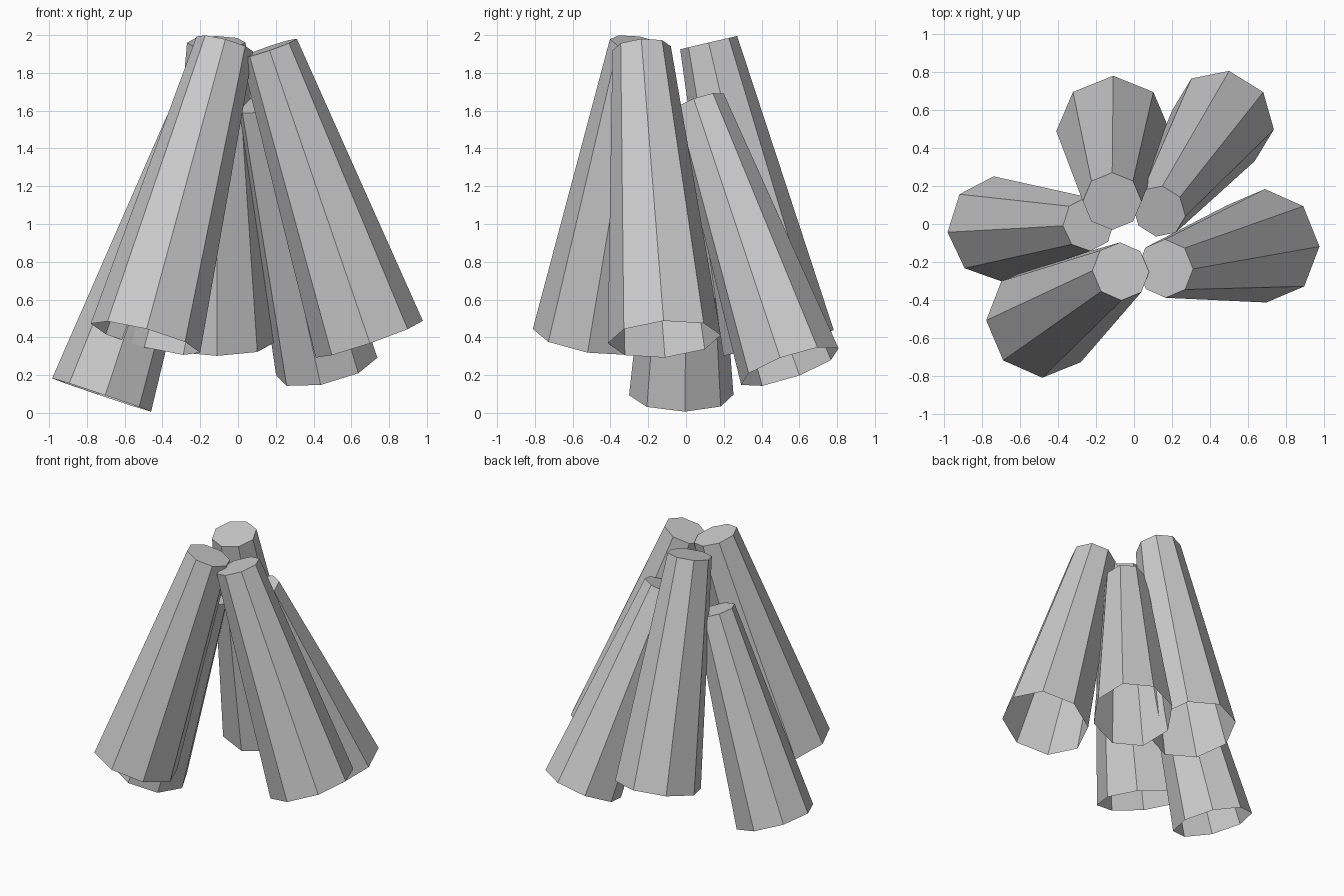
import bpy, bmesh
from math import radians
from mathutils import Vector, Matrix

if "Cube" in bpy.data.objects:
    bpy.data.objects.remove(bpy.data.objects["Cube"])


def tapered_tube(name, top, bottom, r_top, r_bottom, spin=0):
    """Eight-sided tapered tube: closed at the top, open at the bottom."""
    top, bottom = Vector(top), Vector(bottom)
    axis = top - bottom
    bm = bmesh.new()
    bmesh.ops.create_cone(bm, cap_ends=True, cap_tris=False, segments=8,
                          radius1=r_bottom, radius2=r_top, depth=axis.length)
    bm.normal_update()
    # remove the lower cap
    lower = [f for f in bm.faces if f.normal.z < -0.9]
    bmesh.ops.delete(bm, geom=lower, context='FACES_ONLY')
    # lean the tube along its axis
    tilt = Vector((0, 0, 1)).rotation_difference(axis).to_matrix().to_4x4()
    bm.transform(Matrix.Translation((top + bottom) / 2) @ tilt
                 @ Matrix.Rotation(radians(spin), 4, 'Z'))
    mesh = bpy.data.meshes.new(name)
    bm.to_mesh(mesh)
    bm.free()
    obj = bpy.data.objects.new(name, mesh)
    bpy.context.collection.objects.link(obj)
    return obj


# three large tubes
LARGE = (0.155, 0.30)
tapered_tube("back_tube", (-0.115, 0.12, 1.96), (-0.11, 0.49, 0.37), *LARGE)
tapered_tube("right_tube", (0.165, -0.235, 1.93), (0.695, -0.115, 0.39), *LARGE)
tapered_tube("front_left_tube", (-0.07, -0.25, 1.953), (-0.49, -0.515, 0.396), *LARGE)

# two smaller, lower tubes
SMALL = (0.143, 0.277)
tapered_tube("back_right_tube", (0.133, 0.067, 1.64), (0.47, 0.55, 0.245), *SMALL, spin=-9)
tapered_tube("left_tube", (-0.24, 0.0, 1.53), (-0.722, -0.025, 0.095), *SMALL, spin=4)
